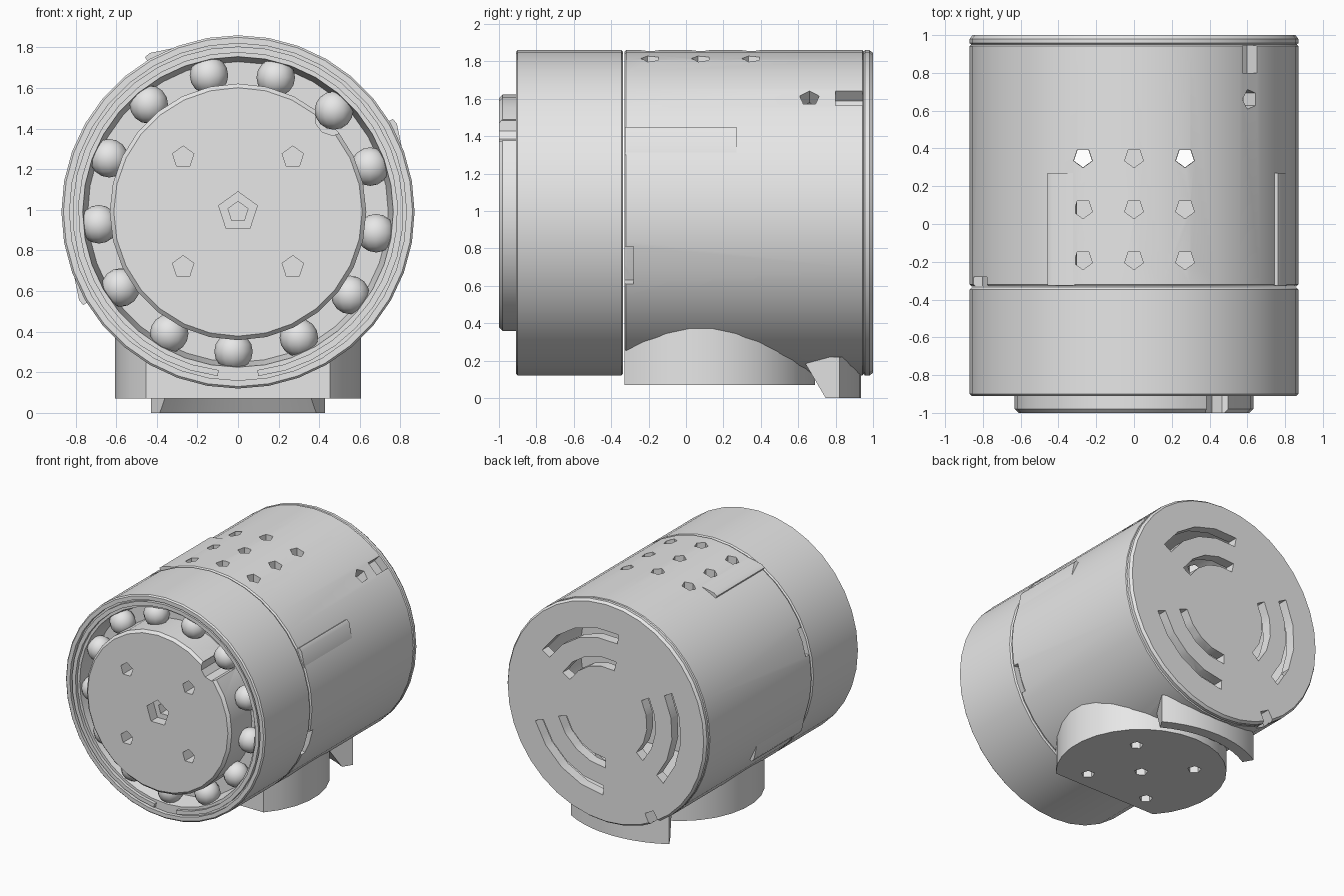
import bpy
import bmesh
from math import sin, cos, pi, radians
from mathutils import Matrix, Vector

AXIS_Z = 0.99      # height of the housing axis
HOLE = 0.27        # spacing of the screw holes

if "Cube" in bpy.data.objects:
    bpy.data.objects.remove(bpy.data.objects["Cube"])

grey = bpy.data.materials.new("plain grey")
grey.use_nodes = True
grey.diffuse_color = (0.8, 0.8, 0.8, 1)
grey.node_tree.nodes["Principled BSDF"].inputs["Base Color"].default_value = (0.8, 0.8, 0.8, 1)


def finish(name, bm):
    bmesh.ops.remove_doubles(bm, verts=bm.verts, dist=1e-5)
    bmesh.ops.recalc_face_normals(bm, faces=bm.faces)
    mesh = bpy.data.meshes.new(name)
    bm.to_mesh(mesh)
    bm.free()
    mesh.materials.append(grey)
    ob = bpy.data.objects.new(name, mesh)
    bpy.context.collection.objects.link(ob)
    return ob


def lathe(name, profile, sides=36):
    """Turn (radius, y) points around the housing axis."""
    bm = bmesh.new()
    verts = [bm.verts.new((r, y, AXIS_Z)) for r, y in profile]
    edges = [bm.edges.new(pair) for pair in zip(verts, verts[1:])]
    bmesh.ops.spin(bm, geom=verts + edges, cent=(0, 0, AXIS_Z), axis=(0, 1, 0),
                   angle=2 * pi, steps=sides, use_merge=True)
    return finish(name, bm)


def prism(name, outline, lo, hi, axis="y"):
    """Extrude a flat outline along y (around the housing axis) or along z."""
    bm = bmesh.new()
    place = (lambda p: (p[0], lo, AXIS_Z + p[1])) if axis == "y" else (lambda p: (p[0], p[1], lo))
    face = bm.faces.new([bm.verts.new(place(p)) for p in outline])
    new = bmesh.ops.extrude_face_region(bm, geom=[face])["geom"]
    move = (0, hi - lo, 0) if axis == "y" else (0, 0, hi - lo)
    bmesh.ops.translate(bm, vec=move, verts=[v for v in new if isinstance(v, bmesh.types.BMVert)])
    return finish(name, bm)


def arc(r, a0, a1, steps, cy=0):
    angles = [radians(a0 + (a1 - a0) * i / steps) for i in range(steps + 1)]
    return [(r * cos(a), r * sin(a) + cy) for a in angles]


def band(r0, r1, a0, a1, steps=6, cy=0):
    return arc(r0, a0, a1, steps, cy) + arc(r1, a1, a0, steps, cy)


def peg(centre, radius, depth, direction, sides=5):
    bm = bmesh.new()
    turn = Vector(direction).to_track_quat("Z", "Y").to_matrix().to_4x4()
    bmesh.ops.create_cone(bm, cap_ends=True, segments=sides, radius1=radius, radius2=radius,
                          depth=depth, matrix=Matrix.Translation(centre) @ turn)
    return finish("cutter", bm)


def cut(target, *cutters):
    for cutter in cutters:
        cutter.hide_render = True
        mod = target.modifiers.new("cut", "BOOLEAN")
        mod.operation = "DIFFERENCE"
        mod.solver = "EXACT"
        mod.object = cutter
        bpy.context.view_layer.objects.active = target
        bpy.ops.object.modifier_apply(modifier=mod.name)
        bpy.data.objects.remove(cutter)


def polar(r, angle, y):
    return (r * cos(radians(angle)), y, AXIS_Z + r * sin(radians(angle)))


# Rear housing with a hollow back end
body = lathe("rear_housing", [(0, -0.33), (0.86, -0.33), (0.87, -0.32), (0.87, 0.943),
                              (0.862, 0.95), (0.87, 0.957), (0.87, 0.98), (0.855, 1), (0, 1)])
cut(body, lathe("cutter", [(0, 0.2), (0.78, 0.2), (0.78, 0.92), (0, 0.92)]))

# Three pairs of curved vents in the back
for mid in (66, 186, 306):
    for r, half in ((0.58, 34), (0.36, 36)):
        cut(body, prism("cutter", band(r, r + 0.075, mid - half, mid + half, 4), 0.88, 1.1))

# Grid of holes in the top
for x in (-HOLE, 0, HOLE):
    for y in (-0.19, 0.08, 0.35):
        cut(body, peg((x, y, 1.8), 0.052, 0.3, (0, 0, 1)))

# Slot, side hole, rim notch and front pockets
cut(body, prism("cutter", band(0.8, 1, 41.5, 48.5, 2), 0.8, 0.945),
    peg(polar(0.85, 45, 0.66), 0.055, 0.3, (1, 0, 1)),
    prism("cutter", band(0.78, 1, 238, 244, 2), 0.9, 1.1))
for mid in (-19, 161):
    cut(body, prism("cutter", band(0.82, 1, mid - 7, mid + 7, 2), -0.4, -0.28))

# Raised wedge ridges along the housing
for start in (21, 111, 201):
    outline = [arc(0.84, start, start + 10, 1)[0], arc(0.866, start, start + 10, 1)[0],
               arc(0.895, start + 8, start + 10, 1)[0], arc(0.89, start, start + 10, 1)[1],
               arc(0.84, start, start + 10, 1)[1]]
    prism("ridge", outline, -0.325, 0.27)

# Round foot, cut flat at the front
foot_y, foot_r = 0.08, 0.61
foot = prism("foot", arc(foot_r, -42, 222, 22, foot_y), 0.07, 0.4, "z")

# Screw holes under the foot; the rear pair passes through to the top
for x, y, depth in ((0, foot_y, 0.2), (-HOLE, -0.19, 0.2), (HOLE, -0.19, 0.2),
                    (-HOLE, 0.35, 1), (HOLE, 0.35, 1)):
    for target in (foot, body):
        cut(target, peg((x, y, 0.05), 0.05, depth, (0, 0, 1)))

# Curved heel behind the foot, sloping in towards the housing
heel = prism("heel", band(0.77, 0.855, 60, 120, 10, foot_y), 0, 0.22, "z")
for v in heel.data.vertices:
    offset = Vector((v.co.x, v.co.y - foot_y))
    if v.co.z > 0.1 and offset.length < 0.8:
        offset *= 0.62 / offset.length
        v.co.x, v.co.y = offset.x, offset.y + foot_y

# Front ring with a recessed bearing channel
lathe("front_ring", [(0, -0.336), (0.86, -0.336), (0.87, -0.346), (0.87, -0.9), (0.86, -0.91),
                     (0.83, -0.91), (0.83, -0.88), (0.765, -0.88), (0.74, -0.73), (0, -0.73)])
prism("snap_ring", band(0.785, 0.815, -83, 263, 36), -0.905, -0.87)

# Front disc with screw holes, stepped centre hole and a filling notch
disc = lathe("front_disc", [(0, -1), (0.612, -1), (0.632, -0.98), (0.632, -0.72), (0, -0.72)], 28)
for sx in (-1, 1):
    for sz in (-1, 1):
        cut(disc, peg((sx * HOLE, -1, AXIS_Z + sz * HOLE), 0.055, 0.24, (0, 1, 0)))
cut(disc, peg((0, -1, AXIS_Z), 0.1, 0.16, (0, 1, 0)),
    peg((0, -1, AXIS_Z), 0.052, 0.4, (0, 1, 0)),
    peg(polar(0.66, 45, -0.9), 0.09, 0.3, (0, 1, 0), 10))

# Ring of bearing balls
for i in range(13):
    bm = bmesh.new()
    bmesh.ops.create_uvsphere(bm, u_segments=12, v_segments=8, radius=0.095,
                              matrix=Matrix.Translation(polar(0.688, 102 + i * 360 / 13, -0.81)))
    finish("bearing_ball", bm)

# Smooth the round surfaces, keep the edges sharp
bpy.ops.object.select_all(action="DESELECT")
for ob in bpy.context.collection.objects:
    if ob.type == "MESH":
        ob.select_set(True)
        bpy.context.view_layer.objects.active = ob
bpy.ops.object.shade_smooth_by_angle(angle=radians(35))
